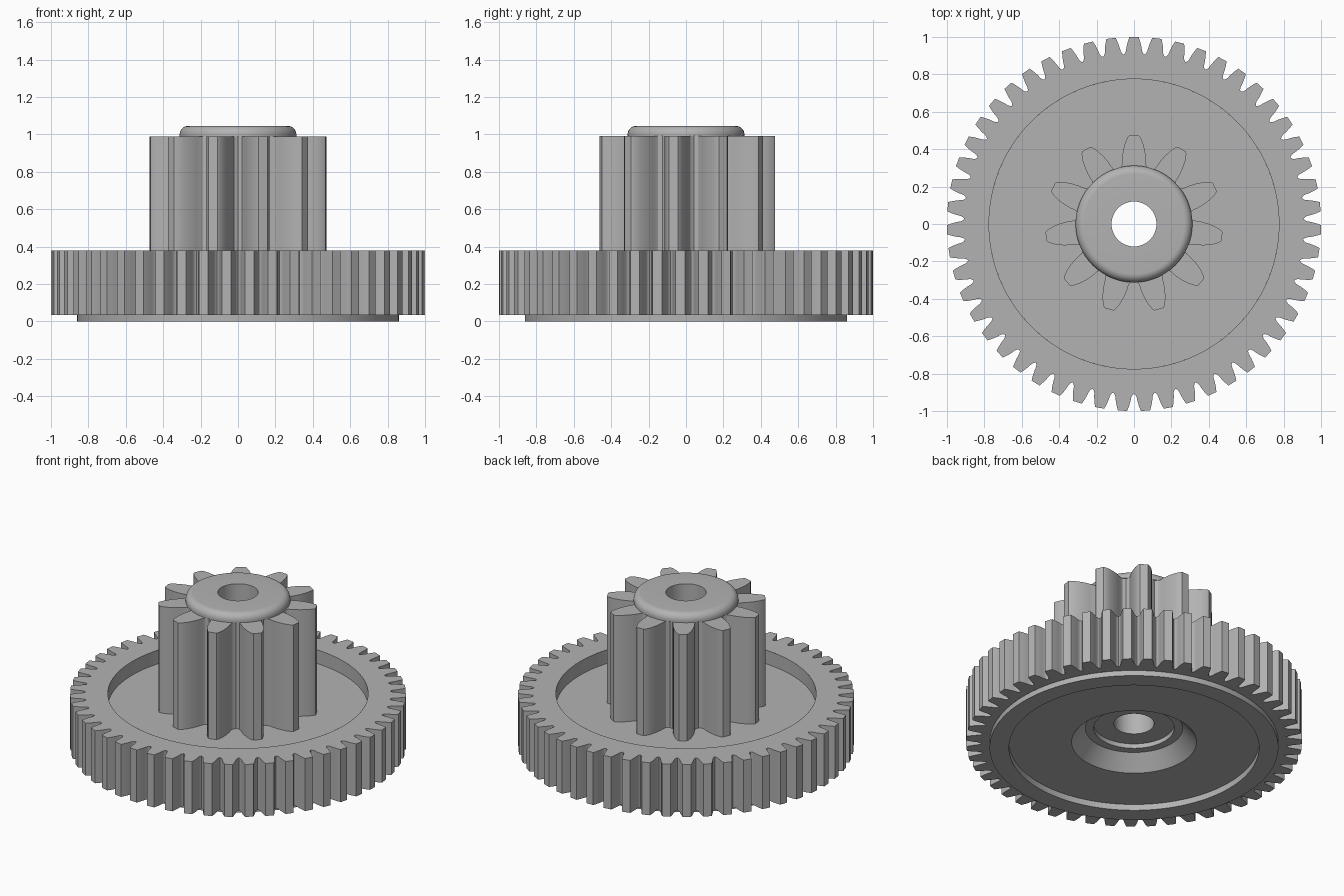
import bpy
from math import sin, cos, pi, atan2, hypot, radians

cube = bpy.data.objects.get("Cube")
if cube:
    bpy.data.objects.remove(cube)

grey = bpy.data.materials.new("plain grey")
grey.use_nodes = True
colour = (0.45, 0.45, 0.45, 1)
grey.diffuse_color = colour
grey.node_tree.nodes["Principled BSDF"].inputs["Base Color"].default_value = colour


def loft(name, rings):
    """Skin a stack of closed rings that all have the same point count."""
    n = len(rings[0])
    verts = [p for ring in rings for p in ring]
    faces = [(j * n + i, j * n + (i + 1) % n, (j + 1) * n + (i + 1) % n, (j + 1) * n + i)
             for j in range(len(rings) - 1) for i in range(n)]
    mesh = bpy.data.meshes.new(name)
    mesh.from_pydata(verts, [], faces)
    mesh.materials.append(grey)
    obj = bpy.data.objects.new(name, mesh)
    bpy.context.collection.objects.link(obj)
    bpy.ops.object.select_all(action='DESELECT')
    obj.select_set(True)
    bpy.context.view_layer.objects.active = obj
    bpy.ops.object.shade_smooth_by_angle(angle=radians(30))
    return obj


def lathe(name, profile, segments=128):
    """Turn a (radius, height) profile about the z axis."""
    turns = [2 * pi * i / segments for i in range(segments)]
    return loft(name, [[(r * cos(a), r * sin(a), z) for a in turns] for r, z in profile])


def gear(name, teeth, half_tooth, root, z0, z1, inner_bottom, inner_top):
    """Toothed band; half_tooth lists (radius, half width) from tip to root."""
    half = [(hypot(r, w), atan2(w, r)) for r, w in half_tooth]
    tooth = ([(root, -pi / teeth)] + [(r, -a) for r, a in reversed(half)] + half)
    outline = [(r, pi / 2 + 2 * pi * k / teeth + a) for k in range(teeth) for r, a in tooth]

    def ring(z, radius=None):
        return [((radius or r) * cos(a), (radius or r) * sin(a), z) for r, a in outline]

    return loft(name, [ring(z0, inner_bottom), ring(z0), ring(z1), ring(z1, inner_top)])


bore = 0.12
web_top, wheel_bottom, wheel_top, pinion_top, top = 0.29, 0.035, 0.38, 0.99, 1.045

# Large wheel rim
gear("wheel_rim", 51,
     [(1.0, 0.025), (0.975, 0.033), (0.95, 0.039), (0.925, 0.043), (0.914, 0.048)],
     0.908, wheel_bottom, wheel_top, 0.86, 0.775)

# Sunken upper face of the web
lathe("web_top", [(0.775, wheel_top), (0.775, web_top), (0.27, web_top)])

# Underside: raised ring, shallow recess, conical dish and counterbore
lathe("underside", [(bore, 0.165), (0.24, 0.165), (0.24, 0.135), (0.29, 0.135),
                    (0.372, 0.04), (0.745, 0.04), (0.745, 0), (0.86, 0), (0.86, wheel_bottom)])

# Small pinion
gear("pinion", 11,
     [(0.475, 0.024), (0.465, 0.034), (0.43, 0.049), (0.39, 0.059), (0.35, 0.064),
      (0.32, 0.064), (0.305, 0.068)],
     0.302, web_top, pinion_top, 0.28, 0.28)

# Rounded cap and through bore
fillet = 0.045
rounding = [(0.312 - fillet + fillet * cos(t * pi / 16), top - fillet + fillet * sin(t * pi / 16))
            for t in range(9)]
lathe("cap_and_bore", [(0.28, pinion_top), (0.312, pinion_top)] + rounding
      + [(bore, top), (bore, 0.165)])
